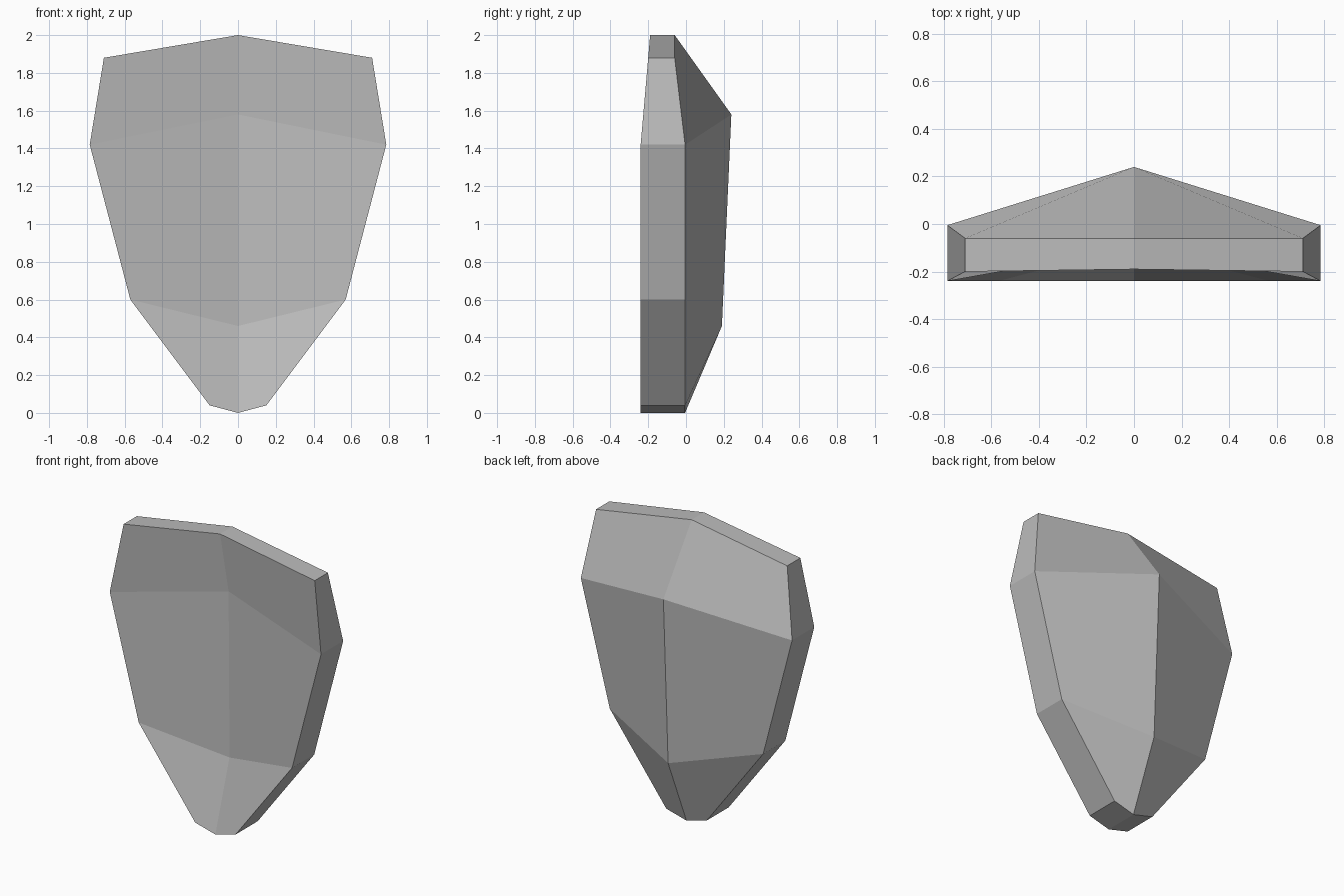
import bpy
import bmesh

cube = bpy.data.objects.get("Cube")
if cube:
    bpy.data.objects.remove(cube, do_unlink=True)

# One plain grey
grey = bpy.data.materials.new("plain_grey")
grey.use_nodes = True
colour = (0.5, 0.5, 0.5, 1)
grey.diffuse_color = colour
grey.node_tree.nodes["Principled BSDF"].inputs["Base Color"].default_value = colour

# Cross-sections from the bottom up:
# half width, rim height, centre height, (rim y, centre y) at front and at back
sections = [
    (0.15, 0.04, 0.00, (-0.24, -0.24), (-0.005, -0.005)),
    (0.57, 0.60, 0.46, (-0.24, -0.09), (-0.005, 0.19)),
    (0.785, 1.42, 1.58, (-0.24, -0.10), (-0.005, 0.24)),
    (0.71, 1.88, 2.00, (-0.20, -0.19), (-0.06, -0.06)),
]

bm = bmesh.new()


def rim_and_centre(section, skin):
    """Left rim, centre and right rim vertices of one skin's section."""
    half, rim_z, mid_z = section[:3]
    rim_y, mid_y = section[skin]
    return [bm.verts.new(p) for p in
            ((-half, rim_y, rim_z), (0, mid_y, mid_z), (half, rim_y, rim_z))]


front = [rim_and_centre(s, 3) for s in sections]
back = [rim_and_centre(s, 4) for s in sections]

# Dished front skin and ridged back skin
for skin in (front, back):
    for i, (low, high) in enumerate(zip(skin, skin[1:])):
        for rim in (0, 2):
            corners = [low[1], high[1], high[rim], low[rim]]
            if i == 0:
                corners = corners[1:] + corners[:1]
            bm.faces.new(corners)

# Side walls, then the bottom and top walls
for i in range(len(sections) - 1):
    for rim in (0, 2):
        bm.faces.new((front[i][rim], front[i + 1][rim],
                      back[i + 1][rim], back[i][rim]))
for row in (0, -1):
    for k in (0, 1):
        bm.faces.new((front[row][k], front[row][k + 1],
                      back[row][k + 1], back[row][k]))

bmesh.ops.recalc_face_normals(bm, faces=bm.faces)
mesh = bpy.data.meshes.new("shield_plate")
bm.to_mesh(mesh)
bm.free()
mesh.materials.append(grey)
plate = bpy.data.objects.new("shield_plate", mesh)
bpy.context.collection.objects.link(plate)
